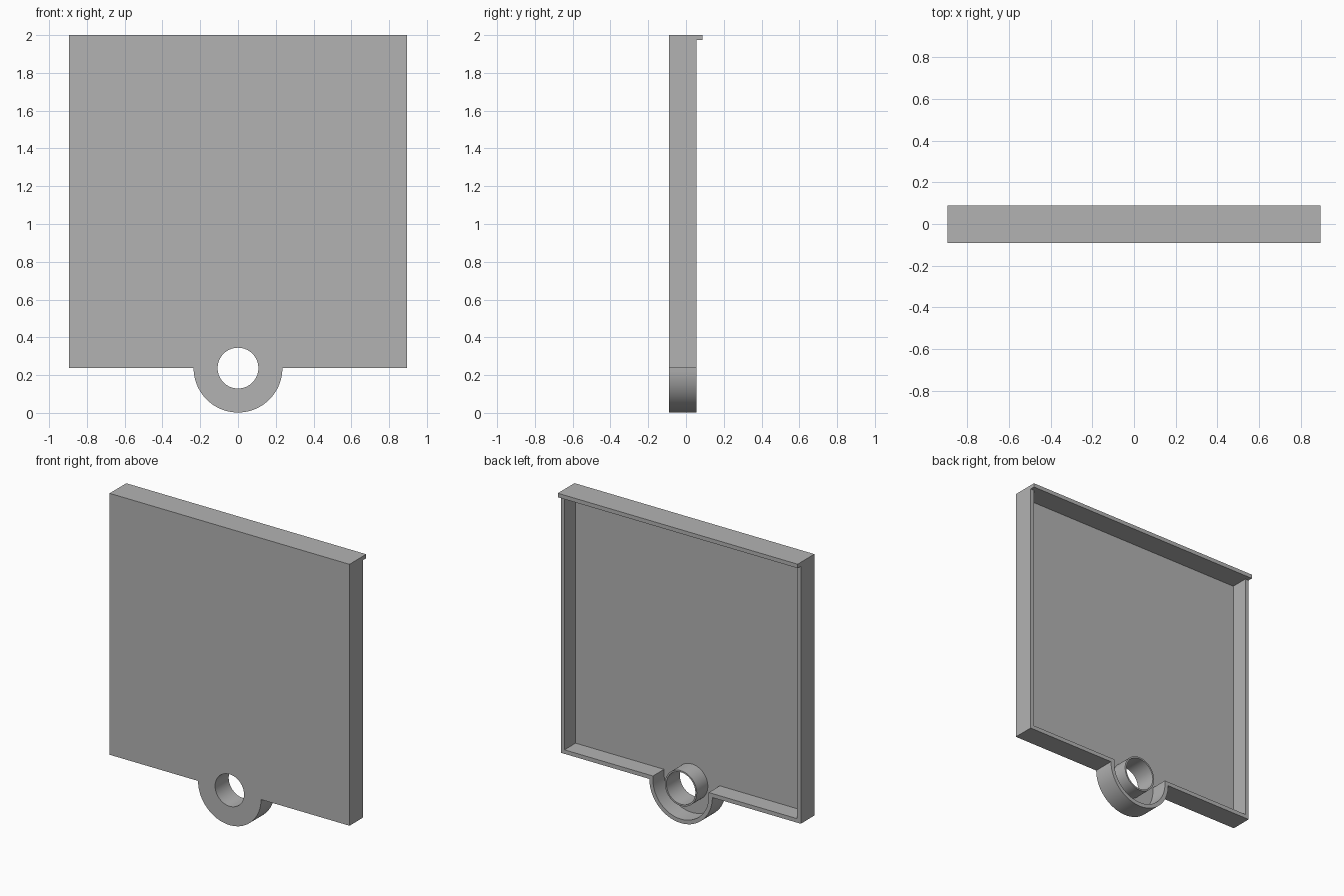
import bpy
import bmesh
from math import pi, cos, sin

old = bpy.data.objects.get("Cube")
if old:
    bpy.data.objects.remove(old)

grey = bpy.data.materials.new("plain grey")
grey.use_nodes = True
colour = (0.45, 0.45, 0.45, 1)
grey.diffuse_color = colour
grey.node_tree.nodes["Principled BSDF"].inputs["Base Color"].default_value = colour

HALF, TOP, BASE = 0.895, 2.0, 0.237      # panel outline
FRONT, BACK = -0.09, 0.055               # panel depth
WALL, PLATE = 0.027, 0.027
TAB_R, HOLE_R, TUBE_R = 0.235, 0.108, 0.119


def arc(radius, start, end, steps):
    return [(radius * cos(start + (end - start) * i / steps),
             BASE + radius * sin(start + (end - start) * i / steps))
            for i in range(steps + 1)]


def outline(inset):
    """Square panel with a half-round tab below, shrunk by inset."""
    w, low, r = HALF - inset, BASE + inset, TAB_R - inset
    tab = arc(r, pi, 2 * pi, 40)
    if inset:
        tab = [(-r, low)] + tab + [(r, low)]
    return [(-w, TOP - inset), (-w, low)] + tab + [(w, low), (w, TOP - inset)]


def extrude(name, loops, y0, y1):
    """Fill the outer loop minus the inner loops and give it depth."""
    bm = bmesh.new()
    edges = []
    for loop in loops:
        vs = [bm.verts.new((x, y0, z)) for x, z in loop]
        edges += [bm.edges.new((vs[i - 1], vs[i])) for i in range(len(vs))]
    bmesh.ops.triangle_fill(bm, edges=edges, use_beauty=True, use_dissolve=False)
    grown = bmesh.ops.extrude_face_region(bm, geom=bm.faces[:])
    for v in grown["geom"]:
        if isinstance(v, bmesh.types.BMVert):
            v.co.y = y1
    bmesh.ops.recalc_face_normals(bm, faces=bm.faces)
    bmesh.ops.dissolve_limit(bm, angle_limit=0.001, verts=bm.verts, edges=bm.edges)
    mesh = bpy.data.meshes.new(name)
    bm.to_mesh(mesh)
    bm.free()
    mesh.materials.append(grey)
    ob = bpy.data.objects.new(name, mesh)
    bpy.context.collection.objects.link(ob)
    bpy.ops.object.select_all(action="DESELECT")
    ob.select_set(True)
    bpy.context.view_layer.objects.active = ob
    bpy.ops.object.shade_smooth_by_angle(angle=pi / 6)


def ring(radius):
    return arc(radius, 0, 2 * pi, 64)[:-1]


# Front plate with the round hole
extrude("front_plate", [outline(0), ring(HOLE_R)], FRONT, FRONT + PLATE)
# Wall that follows the whole edge, open at the back
extrude("edge_wall", [outline(0), outline(WALL)], FRONT + PLATE, BACK)
# Thin tube around the hole
extrude("hole_tube", [ring(TUBE_R), ring(HOLE_R)], FRONT + PLATE, BACK)
# Lip along the top of the back
lip = [(-HALF, TOP), (-HALF, TOP - WALL), (HALF, TOP - WALL), (HALF, TOP)]
extrude("top_lip", [lip], BACK, 0.088)
